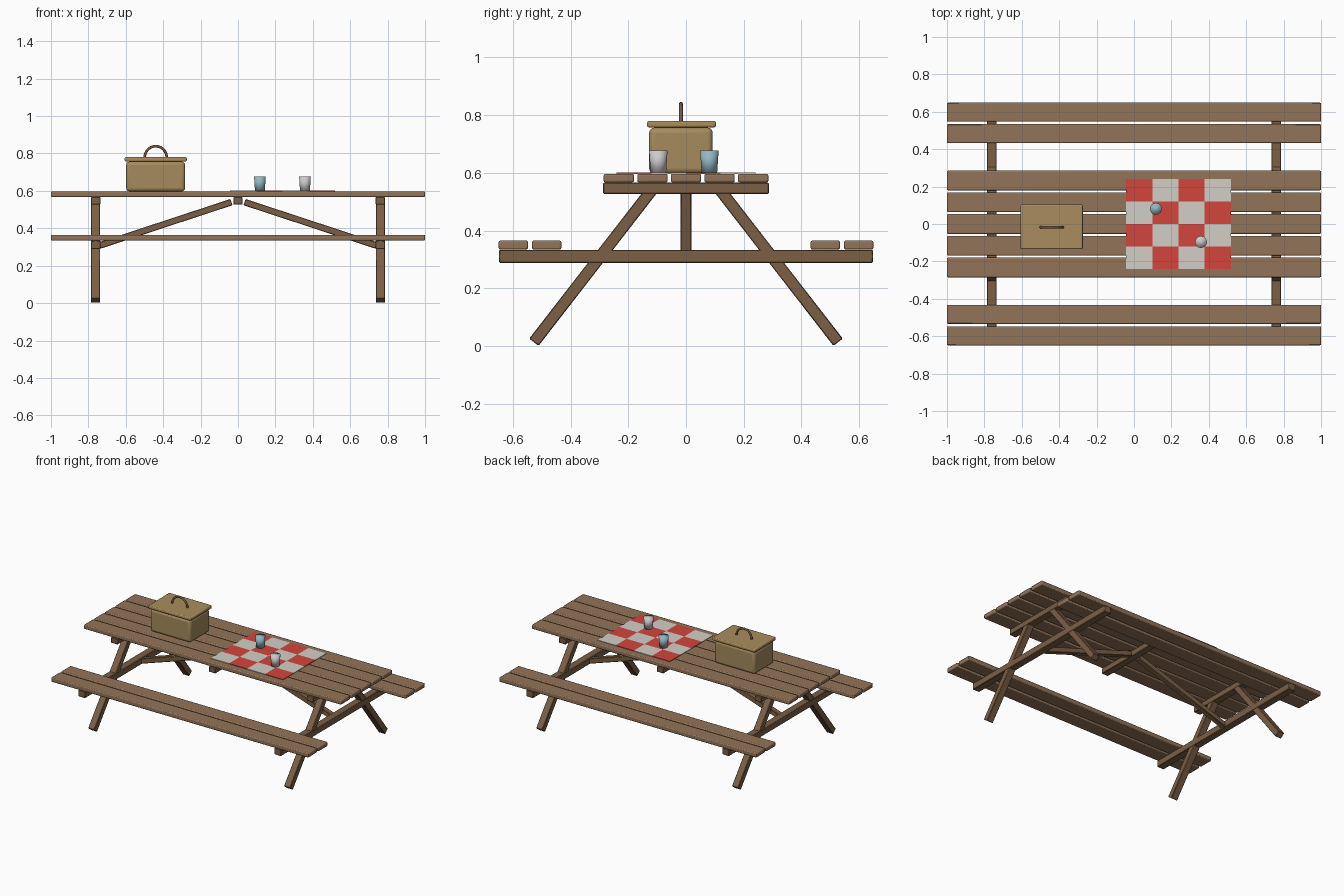
import bpy, bmesh, math
from mathutils import Vector

if "Cube" in bpy.data.objects:
    bpy.data.objects.remove(bpy.data.objects["Cube"])


def mat(name, rgb):
    m = bpy.data.materials.new(name)
    m.diffuse_color = (*rgb, 1)
    m.use_nodes = True
    m.node_tree.nodes["Principled BSDF"].inputs["Base Color"].default_value = m.diffuse_color
    return m


PLANK = mat("plank_wood", (0.29, 0.175, 0.10))
FRAME = mat("frame_wood", (0.20, 0.115, 0.06))
WICKER = mat("wicker", (0.38, 0.26, 0.11))
LID = mat("lid_wicker", (0.40, 0.27, 0.11))
HANDLE = mat("handle_brown", (0.18, 0.10, 0.05))
RED = mat("cloth_red", (0.65, 0.06, 0.045))
WHITE = mat("cloth_white", (0.65, 0.62, 0.57))
BLUE = mat("cup_blue", (0.28, 0.48, 0.55))
PALE = mat("cup_white", (0.75, 0.74, 0.72))


def box(name, loc, size, material, bevel=0.004, segments=2, rot=(0, 0, 0)):
    bpy.ops.mesh.primitive_cube_add(size=1, location=loc, rotation=rot)
    o = bpy.context.object
    o.name = name
    o.scale = size
    bpy.ops.object.transform_apply(location=False, rotation=False, scale=True)
    o.data.materials.append(material)
    b = o.modifiers.new("bevel", "BEVEL")
    b.width, b.segments = bevel, segments
    bpy.ops.object.shade_smooth_by_angle(angle=math.radians(30))
    return o


def beam(name, a, b, width, depth, material):
    # Squared timber between two points lying in a plane of constant x or y
    a, b = Vector(a), Vector(b)
    d = b - a
    if abs(d.x) > 1e-6:
        rot, size = (0, math.atan2(d.x, d.z), 0), (width, depth, d.length)
    else:
        rot, size = (-math.atan2(d.y, d.z), 0, 0), (depth, width, d.length)
    return box(name, (a + b) / 2, size, material, 0.003, 1, rot)


# Table top and bench planks
for i in range(5):
    box(f"top_plank_{i + 1}", (0, (i - 2) * 0.1163, 0.582), (2, 0.105, 0.030), PLANK, 0.006)
for s, side in ((-1, "front"), (1, "back")):
    for n, y in (("inner", 0.483), ("outer", 0.598)):
        box(f"{side}_bench_plank_{n}", (0, s * y, 0.350), (2, 0.102, 0.031), PLANK, 0.006)

# Splayed legs, cross beams and diagonal braces at each end
for sx, end in ((-1, "left"), (1, "right")):
    x = sx * 0.761
    box(f"{end}_top_beam", (x, 0, 0.547), (0.052, 0.574, 0.039), FRAME, 0.003, 1)
    box(f"{end}_bench_beam", (x, 0, 0.311), (0.052, 1.296, 0.045), FRAME, 0.003, 1)
    for sy, side in ((-1, "front"), (1, "back")):
        beam(f"{end}_{side}_leg", (x, sy * 0.527, 0.0135), (x, sy * 0.115, 0.545),
             0.041, 0.049, FRAME)
    beam(f"{end}_brace", (sx * 0.74, 0, 0.308), (sx * 0.035, 0, 0.540), 0.035, 0.038, FRAME)
box("middle_top_beam", (0, 0, 0.547), (0.050, 0.574, 0.039), FRAME, 0.003, 1)

# Picnic basket
box("basket_body", (-0.44, -0.0175, 0.677), (0.315, 0.220, 0.160), WICKER, 0.018, 3)
box("basket_lid", (-0.44, -0.0155, 0.769), (0.332, 0.238, 0.023), LID, 0.006, 2)
curve = bpy.data.curves.new("basket_handle", "CURVE")
curve.dimensions = "3D"
curve.bevel_depth, curve.bevel_resolution = 0.007, 2
curve.use_fill_caps = True
sp = curve.splines.new("POLY")
N = 20
sp.points.add(N)
for i, p in enumerate(sp.points):
    t = math.pi * i / N
    p.co = (-0.44 + 0.059 * math.cos(t), -0.0175, 0.778 + 0.061 * math.sin(t), 1)
sp.use_smooth = True
curve.materials.append(HANDLE)
bpy.context.collection.objects.link(bpy.data.objects.new("basket_handle", curve))

# Checked cloth: 4 x 4 grid with alternating colours
bm = bmesh.new()
bmesh.ops.create_grid(bm, x_segments=4, y_segments=4, size=1)
for v in bm.verts:
    v.co = (0.238 + v.co.x * 0.28, v.co.y * 0.24, 0.601)
for f in bm.faces:
    c = f.calc_center_median()
    col = math.floor((c.x - 0.238 + 0.28) / 0.14)
    row = math.floor((0.24 - c.y) / 0.12)
    f.material_index = (col + row) % 2
me = bpy.data.meshes.new("checked_cloth")
bm.to_mesh(me)
bm.free()
me.materials.append(RED)
me.materials.append(WHITE)
cloth = bpy.data.objects.new("checked_cloth", me)
bpy.context.collection.objects.link(cloth)
sol = cloth.modifiers.new("thickness", "SOLIDIFY")
sol.thickness, sol.offset = 0.004, -1

# Tapered cups
for name, x, y, m in (("blue_cup", 0.117, 0.081, BLUE), ("white_cup", 0.358, -0.096, PALE)):
    bpy.ops.mesh.primitive_cone_add(vertices=14, radius1=0.027, radius2=0.032, depth=0.078,
                                    location=(x, y, 0.639))
    o = bpy.context.object
    o.name = name
    o.data.materials.append(m)
    bpy.ops.object.shade_smooth()
